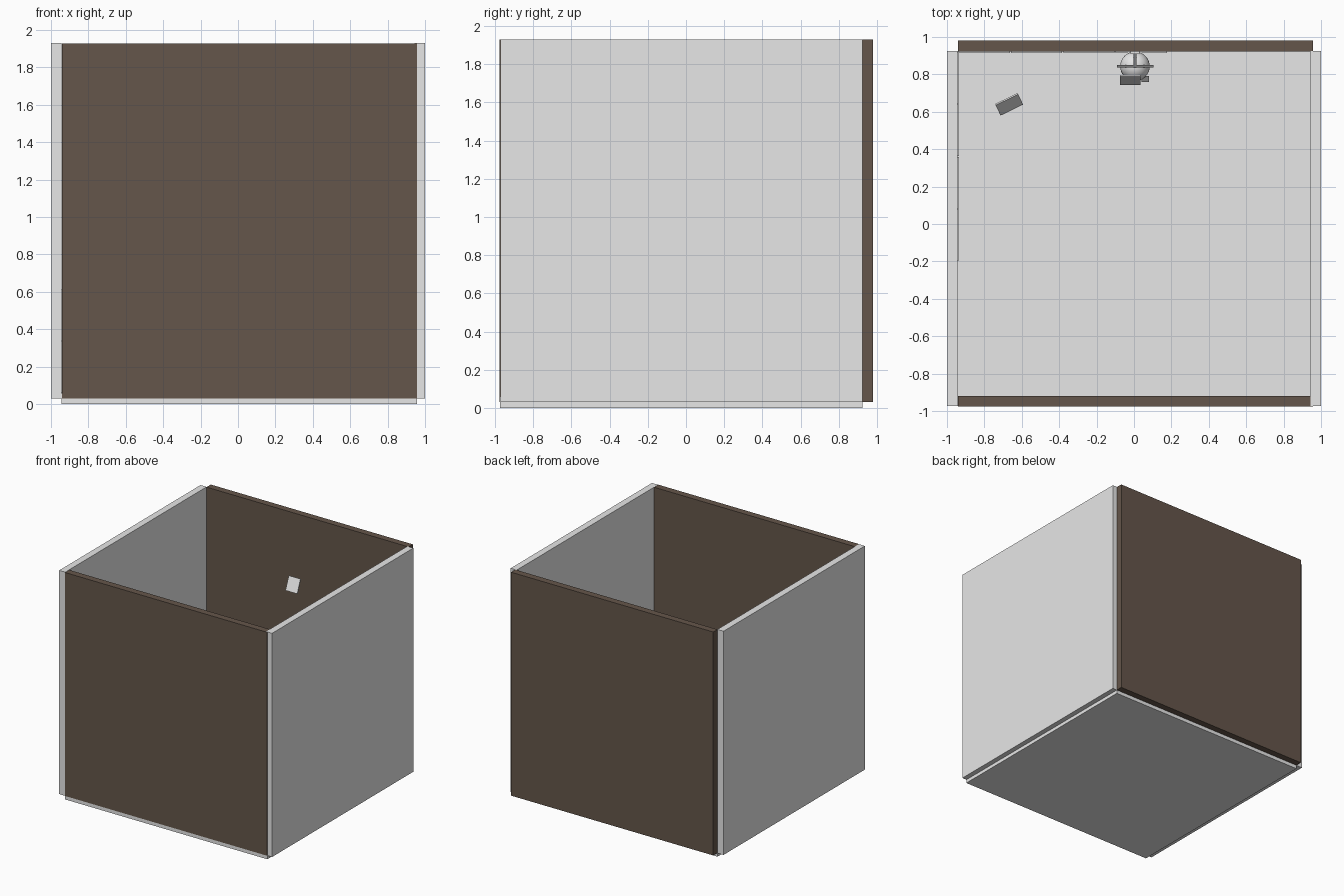
import bpy, math

if "Cube" in bpy.data.objects:
    bpy.data.objects.remove(bpy.data.objects["Cube"])


def mat(name, col):
    m = bpy.data.materials.new(name)
    m.diffuse_color = (*col, 1)
    m.use_nodes = True
    m.node_tree.nodes["Principled BSDF"].inputs["Base Color"].default_value = m.diffuse_color
    return m


WHITE = mat("light_grey", (0.8, 0.8, 0.8))
BROWN = mat("dark_brown", (0.13, 0.093, 0.069))
GREY = mat("dark_grey", (0.2, 0.2, 0.2))


def finish(name, m):
    o = bpy.context.object
    o.name = name
    o.data.materials.append(m)
    return o


def box(name, lo, hi, m):
    bpy.ops.mesh.primitive_cube_add(size=1, location=[(a + b) / 2 for a, b in zip(lo, hi)])
    o = finish(name, m)
    o.scale = [b - a for a, b in zip(lo, hi)]
    return o


def plate(name, loc, size, rot, m):
    bpy.ops.mesh.primitive_cube_add(size=1, location=loc, rotation=rot)
    o = finish(name, m)
    o.scale = size
    return o


# room shell: floor and four slightly offset wall slabs, open top
box("floor", (-0.943, -0.973, 0), (0.957, 0.924, 0.057), WHITE)
box("left_wall", (-1, -0.972, 0.03), (-0.943, 0.925, 1.93), WHITE)
box("right_wall", (0.943, -0.972, 0.03), (1, 0.925, 1.93), WHITE)
box("front_wall", (-0.942, -0.976, 0.031), (0.957, -0.919, 1.929), BROWN)
box("back_wall", (-0.942, 0.923, 0.031), (0.957, 0.98, 1.929), BROWN)

# square tiles low in the back left corner, on both walls
T = 0.28
for i in range(4):
    for j in range(2):
        z = 0.06 + j * T
        x = -0.938 + i * T
        y = 0.918 - i * T
        box("back_tile", (x, 0.914, z), (x + T - 0.006, 0.924, z + T - 0.006), WHITE)
        box("left_tile", (-0.944, y - T + 0.006, z), (-0.935, y, z + T - 0.006), WHITE)

# tilted floating panels
plate("high_panel", (-0.02, 0.77, 1.405), (0.11, 0.008, 0.118),
      (math.radians(-22), 0, 0), WHITE)
plate("low_panel", (-0.668, 0.64, 0.7), (0.134, 0.008, 0.14),
      (math.radians(-26), 0, math.radians(26)), WHITE)

# round fixture on the back wall with bracket arm and cross bar
SZ = 0.85
bpy.ops.mesh.primitive_uv_sphere_add(segments=32, ring_count=16, radius=0.079,
                                     location=(0.005, 0.843, SZ))
finish("round_fixture", WHITE)
bpy.ops.object.shade_smooth_by_angle()
box("bracket_arm", (-0.004, 0.835, SZ + 0.076), (0.013, 0.923, SZ + 0.095), GREY)
box("cross_bar", (-0.09, 0.838, SZ + 0.078), (0.105, 0.849, SZ + 0.09), GREY)
box("wall_mount", (-0.02, 0.908, SZ + 0.06), (0.03, 0.924, SZ + 0.11), WHITE)
box("side_piece", (0.04, 0.76, SZ - 0.06), (0.08, 0.79, SZ), GREY)
